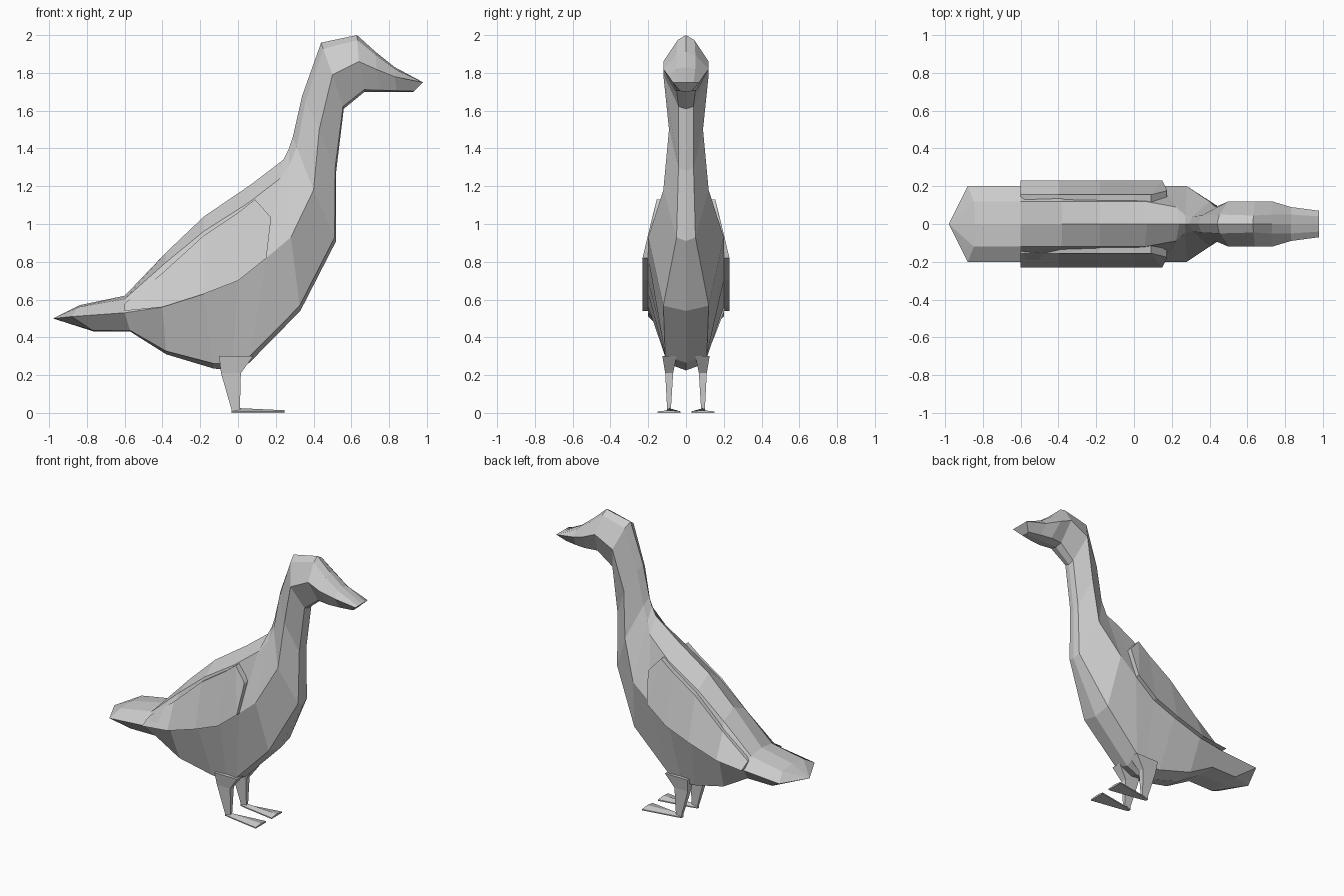
import bpy, bmesh

if "Cube" in bpy.data.objects:
    bpy.data.objects.remove(bpy.data.objects["Cube"])


def make(name, rings, mirror=False):
    """Loft closed rings of equal length and cap both ends."""
    bm = bmesh.new()
    loops = [[bm.verts.new(p) for p in r] for r in rings]
    n = len(rings[0])
    for a, b in zip(loops, loops[1:]):
        for i in range(n):
            j = (i + 1) % n
            bm.faces.new((a[i], a[j], b[j], b[i]))
    bm.faces.new(loops[0][::-1])
    bm.faces.new(loops[-1])
    if mirror:
        dup = bmesh.ops.duplicate(bm, geom=bm.verts[:] + bm.edges[:] + bm.faces[:])
        for v in dup["geom"]:
            if isinstance(v, bmesh.types.BMVert):
                v.co.y = -v.co.y
    bmesh.ops.remove_doubles(bm, verts=bm.verts, dist=0.0005)
    bmesh.ops.recalc_face_normals(bm, faces=bm.faces)
    me = bpy.data.meshes.new(name)
    bm.to_mesh(me)
    bm.free()
    ob = bpy.data.objects.new(name, me)
    bpy.context.collection.objects.link(ob)
    return ob


def mix(a, b, t):
    return [p + (q - p) * t for p, q in zip(a, b)]


def section(tx, tz, sx, sz, w, bx, bz, ws, wl):
    """Eight-sided ring: ridge, shoulders, widest sides, lower chamfers, keel."""
    top, side, bot = (tx, tz), (sx, sz), (bx, bz)
    sh, ch = mix(top, side, 0.19), mix(bot, side, 0.07)
    half = [(sh, ws), (side, w), (ch, wl)]
    ring = [(tx, 0, tz)] + [(p[0], y, p[1]) for p, y in half] + [(bx, 0, bz)]
    return ring + [(p[0], -y, p[1]) for p, y in reversed(half)]


# Body, neck and head: top x z, side x z, half width, bottom x z, shoulder and chamfer half widths
body = [
    (-.98, .50, -.98, .50, .00, -.98, .50, .00, .00),
    (-.84, .57, -.88, .51, .20, -.76, .43, .12, .12),
    (-.60, .62, -.60, .53, .20, -.57, .43, .12, .12),
    (-.38, .85, -.40, .56, .20, -.38, .31, .12, .12),
    (-.18, 1.04, -.18, .63, .20, -.13, .235, .12, .10),
    (.07, 1.21, .00, .70, .20, -.03, .225, .12, .09),
    (.24, 1.34, .15, .82, .20, .06, .265, .09, .11),
    (.27, 1.40, .28, .93, .20, .33, .54, .045, .12),
    (.29, 1.46, .40, 1.18, .12, .52, .91, .04, .05),
    (.34, 1.68, .43, 1.50, .09, .52, 1.28, .045, .04),
    (.44, 1.96, .50, 1.79, .12, .56, 1.61, .05, .04),
    (.63, 2.00, .64, 1.86, .12, .67, 1.70, .045, .05),
    (.73, 1.91, .73, 1.82, .12, .76, 1.70, .05, .06),
    (.83, 1.83, .83, 1.78, .09, .84, 1.70, .05, .05),
    (.98, 1.75, .98, 1.75, .07, .93, 1.70, .04, .03),
]
make("body", [section(*s) for s in body])

# Wings: plates along the flanks, columns of top x z and bottom x z
wing = [
    (-.60, .58, -.60, .54), (-.40, .74, -.40, .56), (-.18, .94, -.18, .63),
    (.00, 1.06, .00, .70), (.09, 1.13, .15, .82),
]
rings = [[(tx, .155, tz), (bx, .23, bz), (bx, .18, bz), (tx, .10, tz)]
         for tx, tz, bx, bz in wing]
rings.append([(.17, 1.04, .175), (.175, 1.03, .18), (.175, 1.03, .13), (.17, 1.04, .12)])
rings[-1] = [(x, y, z) for x, z, y in rings[-1]]
make("wings", rings, mirror=True)

# Legs: tapering four-sided columns, z, x range, y range
legs = [(.30, -.10, .08, .05, .125), (.21, -.09, .015, .068, .11),
        (.02, -.035, .01, .08, .10), (.00, -.035, .01, .08, .10)]
make("legs", [[(a, c, z), (b, c, z), (b, d, z), (a, d, z)] for z, a, b, c, d in legs], mirror=True)

# Webbed feet: flat wedges widening to the toes, x, half width, ridge height
feet = [(-.035, .01, .025), (.01, .02, .025), (.245, .06, .014)]
make("feet", [[(x, .09 - w, 0), (x, .09 + w, 0), (x, .09 + w, .008), (x, .09, h), (x, .09 - w, .008)]
              for x, w, h in feet], mirror=True)
